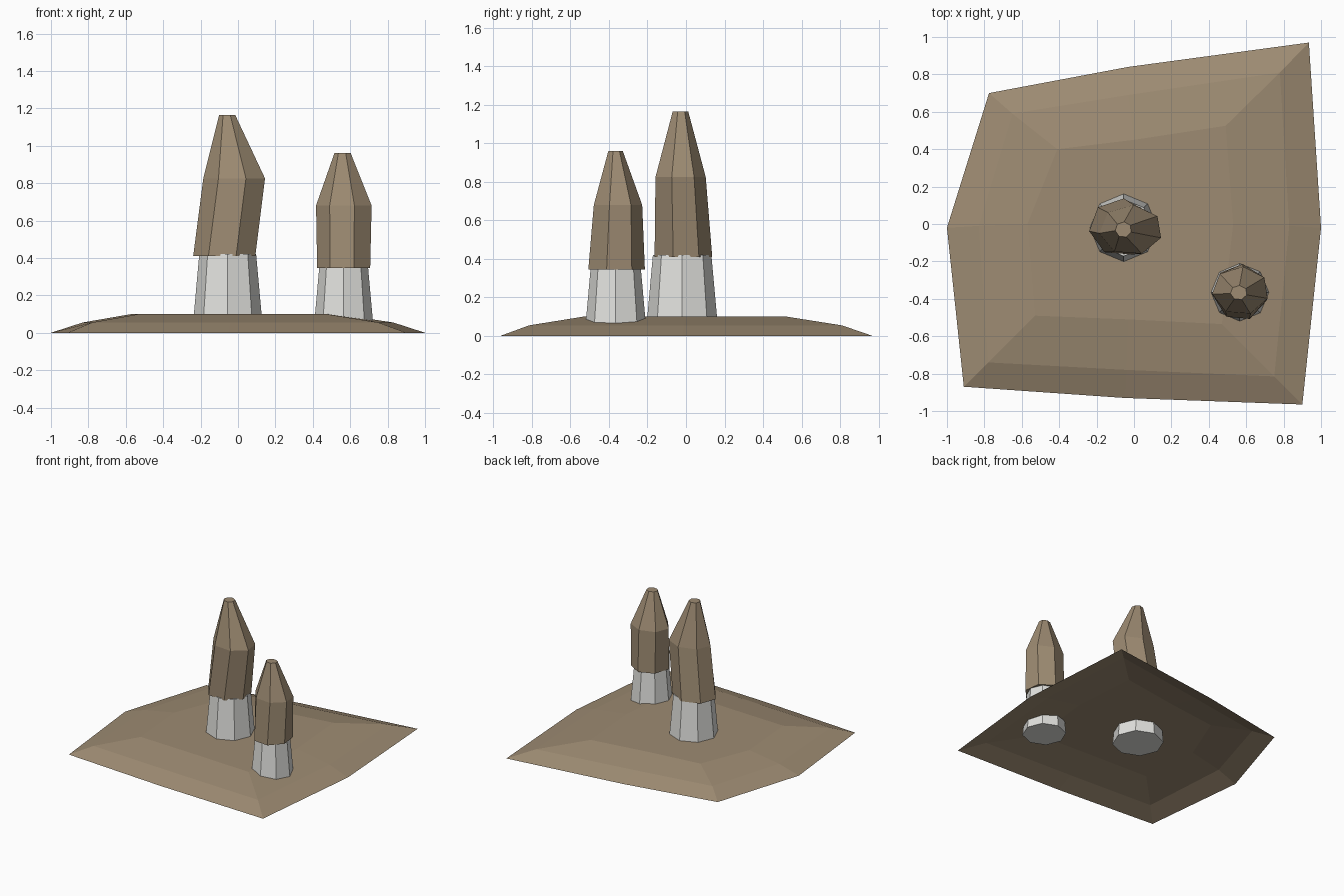
import bpy
from math import cos, sin, radians, tau

cube = bpy.data.objects.get("Cube")
if cube:
    bpy.data.objects.remove(cube, do_unlink=True)


def make_material(name, color):
    mat = bpy.data.materials.new(name)
    mat.use_nodes = True
    mat.diffuse_color = color
    mat.node_tree.nodes["Principled BSDF"].inputs["Base Color"].default_value = color
    return mat


brown = make_material("earthy brown", (0.34, 0.26, 0.17, 1))
pale = make_material("pale grey", (0.76, 0.76, 0.73, 1))


def ring(center, radii, z, sides, start):
    """Counter-clockwise ring of points around a centre."""
    return [(center[0] + radii[0] * cos(radians(start) + tau * i / sides),
             center[1] + radii[1] * sin(radians(start) + tau * i / sides), z)
            for i in range(sides)]


def loft(name, rings, mat, bottom=True):
    """Skin equal rings from bottom to top, with flat end faces."""
    n = len(rings[0])
    verts = [p for r in rings for p in r]
    faces = [(k * n + i, k * n + (i + 1) % n, (k + 1) * n + (i + 1) % n, (k + 1) * n + i)
             for k in range(len(rings) - 1) for i in range(n)]
    faces.append(tuple(range(len(verts) - n, len(verts))))
    if bottom:
        faces.append(tuple(reversed(range(n))))
    mesh = bpy.data.meshes.new(name)
    mesh.from_pydata(verts, [], faces)
    mesh.materials.append(mat)
    obj = bpy.data.objects.new(name, mesh)
    bpy.context.collection.objects.link(obj)
    return obj


# Ground mound: an open sheet of three uneven outlines
outlines = (
    (0, [(-.91, -.87), (-.05, -.93), (.9, -.965), (1, -.02),
         (.935, .97), (-.03, .84), (-.775, .7), (-1, -.02)]),
    (.055, [(-.78, -.74), (-.04, -.78), (.75, -.815), (.83, -.01),
            (.78, .81), (-.03, .69), (-.65, .59), (-.83, -.01)]),
    (.1, [(-.53, -.49), (-.03, -.51), (.47, -.535), (.53, 0),
          (.49, .525), (.0, .45), (-.41, .4), (-.57, 0)]),
)
loft("ground_mound", [[(x, y, z) for x, y in pts] for z, pts in outlines], brown, bottom=False)

# Stems: tapered octagons reaching through the mound
for name, center, low, high, top in (("large_stem", (-.055, -.02), .19, .152, .42),
                                     ("small_stem", (.565, -.365), .162, .13, .355)):
    loft(name, [ring(center, (low, low), 0, 8, 0),
                ring(center, (high, high), top, 8, 0)], pale)

# Caps: seven-sided, slightly skewed and cut flat at the tip
caps = {
    "large_cap": [((-.07, -.018), (.171, .155), .41),
                  ((-.017, -.032), (.17, .135), .825),
                  ((-.057, -.03), (.044, .042), 1.165)],
    "small_cap": [((.568, -.365), (.146, .152), .345),
                  ((.569, -.357), (.153, .13), .68),
                  ((.56, -.367), (.045, .039), .96)],
}
for name, levels in caps.items():
    loft(name, [ring(c, r, z, 7, -121) for c, r, z in levels], brown)
